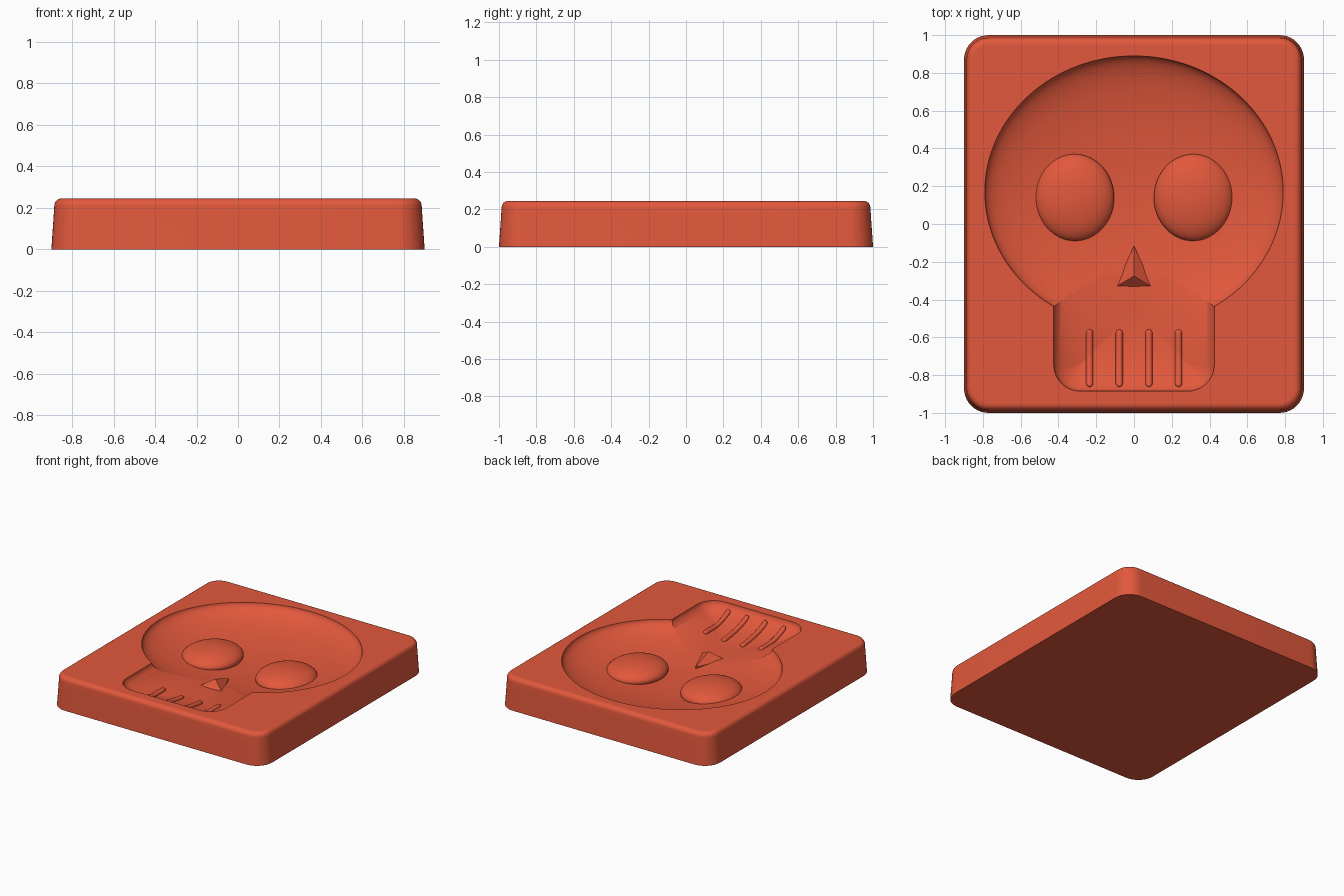
import bpy, bmesh
from math import sin, cos, pi, sqrt, radians
from mathutils import Vector, Matrix

cube = bpy.data.objects.get("Cube")
if cube:
    bpy.data.objects.remove(cube, do_unlink=True)

TOP = 0.245
JAW_HALF, JAW_FRONT, JAW_BACK, JAW_DEPTH = 0.425, -0.885, 0.3, 0.125
BOWL_Y = 0.17

red = bpy.data.materials.new("coral_red")
red.use_nodes = True
colour = (0.76, 0.098, 0.045, 1)
red.diffuse_color = colour
red.node_tree.nodes["Principled BSDF"].inputs["Base Color"].default_value = colour


def add(name, bm):
    """Turn a bmesh into a named object."""
    bmesh.ops.recalc_face_normals(bm, faces=bm.faces)
    mesh = bpy.data.meshes.new(name)
    bm.to_mesh(mesh)
    bm.free()
    mesh.materials.append(red)
    obj = bpy.data.objects.new(name, mesh)
    bpy.context.collection.objects.link(obj)
    return obj


def smooth(obj, angle=35):
    bpy.ops.object.select_all(action='DESELECT')
    obj.select_set(True)
    bpy.context.view_layer.objects.active = obj
    bpy.ops.object.shade_smooth_by_angle(angle=radians(angle))


def rounded_loft(name, hx, hy, r, cy, rings, steps=10):
    """Stack rounded rectangles; each ring is (inset, z)."""
    bm = bmesh.new()
    loops = []
    for inset, z in rings:
        rad = max(r - inset, 0.002)
        ax, ay = hx - inset - rad, hy - inset - rad
        loop = []
        for q, (sx, sy) in enumerate([(1, 1), (-1, 1), (-1, -1), (1, -1)]):
            for i in range(steps + 1):
                a = (q + i / steps) * pi / 2
                loop.append(bm.verts.new((sx * ax + rad * cos(a),
                                          cy + sy * ay + rad * sin(a), z)))
        loops.append(loop)
    for low, high in zip(loops, loops[1:]):
        n = len(low)
        for i in range(n):
            j = (i + 1) % n
            bm.faces.new((low[i], low[j], high[j], high[i]))
    bm.faces.new(loops[0])
    bm.faces.new(loops[-1])
    return add(name, bm)


def ellipsoid(name, centre, radii, u=64, v=32):
    bm = bmesh.new()
    bmesh.ops.create_uvsphere(
        bm, u_segments=u, v_segments=v, radius=1,
        matrix=Matrix.Translation(centre) @ Matrix.Diagonal((*radii, 1)))
    return add(name, bm)


def jaw_height(x, y):
    """Height of the vaulted jaw floor."""
    d = min(JAW_HALF - abs(x), y - JAW_FRONT, JAW_HALF)
    t = 1 - d / JAW_HALF
    return TOP - JAW_DEPTH * sqrt(1 - t * t)


# Tapered block with rounded upper edge
edge = 0.035
rings = [(0, 0), (0.004, 0.06), (0.011, 0.16)]
rings += [(0.014 + edge * (1 - cos(a)), TOP - edge + edge * sin(a))
          for a in [i * pi / 12 for i in range(7)]]
rings.append((0.055, TOP))
block = rounded_loft("mould_block", 0.9, 1.0, 0.13, 0, rings)

# Cranium bowl and vaulted jaw, cut out of the block
bowl = ellipsoid("cranium_cutter", (0, BOWL_Y, TOP), (0.79, 0.72, 0.155), 128, 48)
rings = [(0, TOP + 0.1), (0, TOP)]
for i in range(1, 19):
    a = i / 18.3 * pi / 2
    rings.append((JAW_HALF * (1 - cos(a)), TOP - JAW_DEPTH * sin(a)))
jaw = rounded_loft("jaw_cutter", JAW_HALF, (JAW_BACK - JAW_FRONT) / 2, 0.14,
                   (JAW_BACK + JAW_FRONT) / 2, rings)
for cutter in (bowl, jaw):
    mod = block.modifiers.new("cut", 'BOOLEAN')
    mod.operation = 'DIFFERENCE'
    mod.solver = 'EXACT'
    mod.object = cutter
    bpy.context.view_layer.objects.active = block
    bpy.ops.object.modifier_apply(modifier=mod.name)
    bpy.data.objects.remove(cutter, do_unlink=True)
smooth(block, 30)

# Domed eyes rising from the bowl
for side, s in (("left", 1), ("right", -1)):
    smooth(ellipsoid(side + "_eye", (s * 0.315, 0.14, 0.11), (0.21, 0.23, 0.08)), 60)

# Pyramid nose on a short triangular foot
bm = bmesh.new()
corners = [(-0.1, -0.335), (0.1, -0.335), (0, -0.115)]
foot = [bm.verts.new((x, y, 0.07)) for x, y in corners]
brow = [bm.verts.new((x, y, 0.115)) for x, y in corners]
peak = bm.verts.new((0, -0.275, 0.175))
bm.faces.new(foot)
for i in range(3):
    j = (i + 1) % 3
    bm.faces.new((foot[i], foot[j], brow[j], brow[i]))
    bm.faces.new((brow[i], brow[j], peak))
add("nose", bm)


# Tooth ridges following the jaw floor, with rounded ends
def tooth(name, x, radius=0.019, sides=12, spans=24):
    y0, y1 = -0.862, -0.558
    bm = bmesh.new()
    loops = []
    for i in range(spans + 1):
        # Cosine spacing gathers rings at the rounded ends
        y = (y0 + y1) / 2 - (y1 - y0) / 2 * cos(pi * i / spans)
        end = max(0, radius - min(y - y0, y1 - y))
        r = max(sqrt(max(radius ** 2 - end ** 2, 0)), 0.002)
        z = jaw_height(x, y)
        loops.append([bm.verts.new((x + r * cos(a), y, z + r * sin(a)))
                      for a in [k * 2 * pi / sides for k in range(sides)]])
    for p, q in zip(loops, loops[1:]):
        for i in range(sides):
            j = (i + 1) % sides
            bm.faces.new((p[i], p[j], q[j], q[i]))
    bm.faces.new(loops[0])
    bm.faces.new(loops[-1])
    smooth(add(name, bm), 60)


for i in range(4):
    tooth(f"tooth_{i + 1}", -0.235 + i * 0.157)
